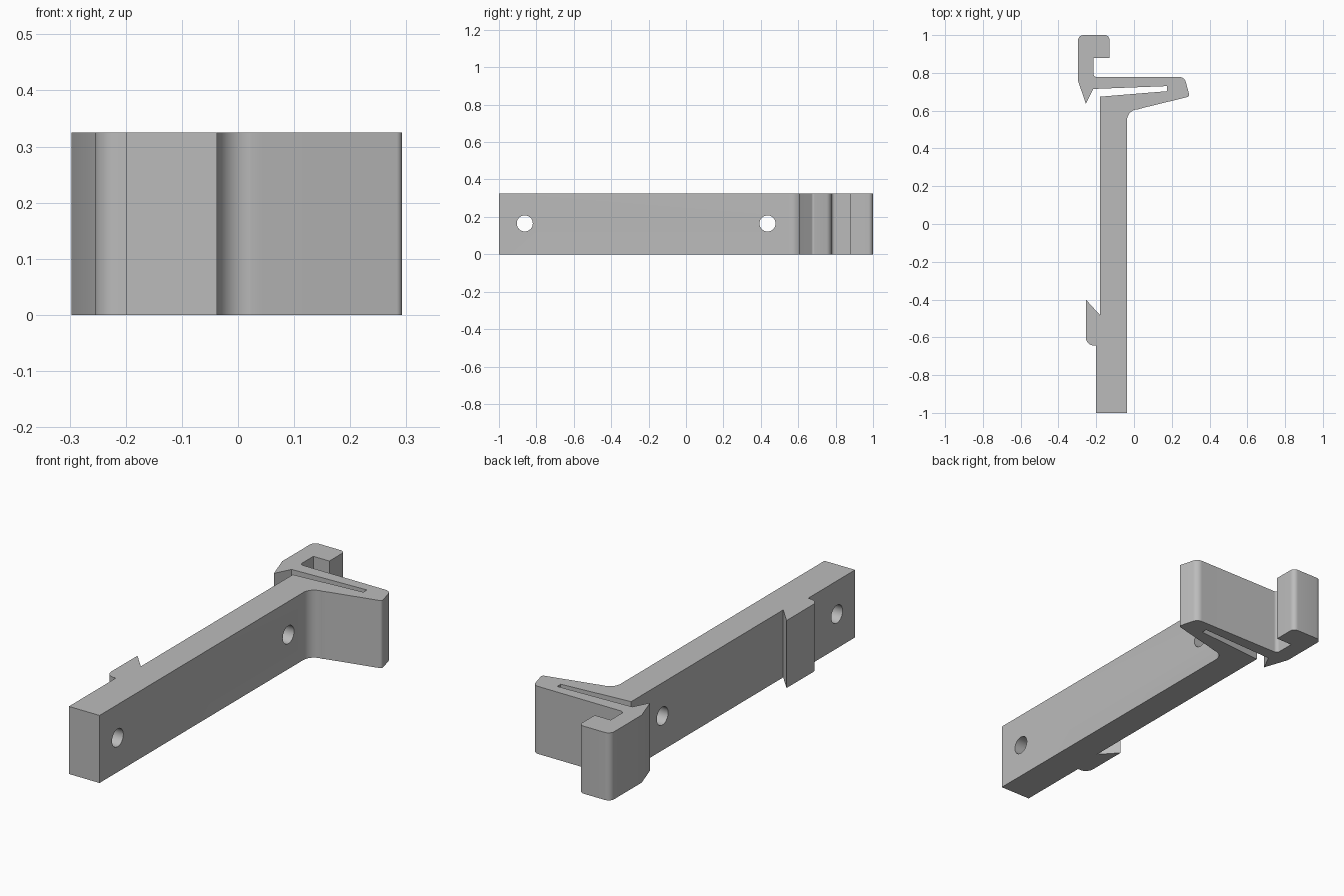
import bpy, bmesh, math
from mathutils import Vector

if "Cube" in bpy.data.objects:
    bpy.data.objects.remove(bpy.data.objects["Cube"])

HEIGHT = 0.325

grey = bpy.data.materials.new("plain grey")
grey.use_nodes = True
colour = (0.5, 0.5, 0.5, 1)
grey.diffuse_color = colour
grey.node_tree.nodes["Principled BSDF"].inputs["Base Color"].default_value = colour


def rounded(corners, steps=8):
    """Replace each corner that has a radius with a tangent arc."""
    points = []
    for i, (x, y, radius) in enumerate(corners):
        here = Vector((x, y))
        if radius == 0:
            points.append(here)
            continue
        a = (Vector(corners[i - 1][:2]) - here).normalized()
        b = (Vector(corners[(i + 1) % len(corners)][:2]) - here).normalized()
        half = a.angle(b) / 2
        centre = here + (a + b).normalized() * radius / math.sin(half)
        start = here + a * radius / math.tan(half) - centre
        end = here + b * radius / math.tan(half) - centre
        sweep = start.angle(end)
        for k in range(steps + 1):
            t = k / steps
            points.append(centre + (start * math.sin((1 - t) * sweep)
                                    + end * math.sin(t * sweep)) / math.sin(sweep))
    return points


# Outline corners: x, y, rounding radius
bar_front = [(-0.2, -1, 0), (-0.037, -1, 0), (-0.037, 0.607, 0.058)]
spring_arm = [(0.023, 0.607, 0), (0.045, 0.614, 0), (0.295, 0.675, 0.012),
              (0.267, 0.778, 0.035)]
hook = [(-0.215, 0.778, 0.018), (-0.215, 0.88, 0), (-0.13, 0.88, 0),
        (-0.13, 1, 0.025), (-0.297, 1, 0.03), (-0.297, 0.76, 0),
        (-0.255, 0.637, 0), (-0.215, 0.715, 0)]
slot = [(0.175, 0.73, 0), (0.175, 0.703, 0), (-0.18, 0.674, 0)]
catch = [(-0.18, -0.482, 0), (-0.255, -0.4, 0), (-0.255, -0.643, 0.042),
         (-0.2, -0.643, 0)]

# Clip body: the outline extruded upwards
bm = bmesh.new()
outline = rounded(bar_front + spring_arm + hook + slot + catch)
base = bm.faces.new([bm.verts.new((p.x, p.y, 0)) for p in outline])
top = bmesh.ops.extrude_face_region(bm, geom=[base], use_keep_orig=True)["geom"]
bmesh.ops.translate(bm, vec=(0, 0, HEIGHT),
                    verts=[v for v in top if isinstance(v, bmesh.types.BMVert)])
bmesh.ops.recalc_face_normals(bm, faces=bm.faces)
mesh = bpy.data.meshes.new("clip_body")
bm.to_mesh(mesh)
bm.free()
body = bpy.data.objects.new("clip_body", mesh)
bpy.context.collection.objects.link(body)
mesh.materials.append(grey)

# Two screw holes through the bar
for name, y in (("front_hole_cutter", -0.862), ("back_hole_cutter", 0.436)):
    bpy.ops.mesh.primitive_cylinder_add(vertices=32, radius=0.043, depth=0.5,
                                        location=(-0.12, y, 0.165),
                                        rotation=(0, math.pi / 2, 0))
    cutter = bpy.context.object
    cutter.name = name
    cutter.data.materials.append(grey)
    cut = body.modifiers.new(name, "BOOLEAN")
    cut.operation = "DIFFERENCE"
    cut.solver = "EXACT"
    cut.object = cutter
    bpy.ops.object.select_all(action="DESELECT")
    body.select_set(True)
    bpy.context.view_layer.objects.active = body
    bpy.ops.object.modifier_apply(modifier=name)
    bpy.data.objects.remove(cutter)

bpy.ops.object.shade_smooth_by_angle(angle=math.radians(25))
